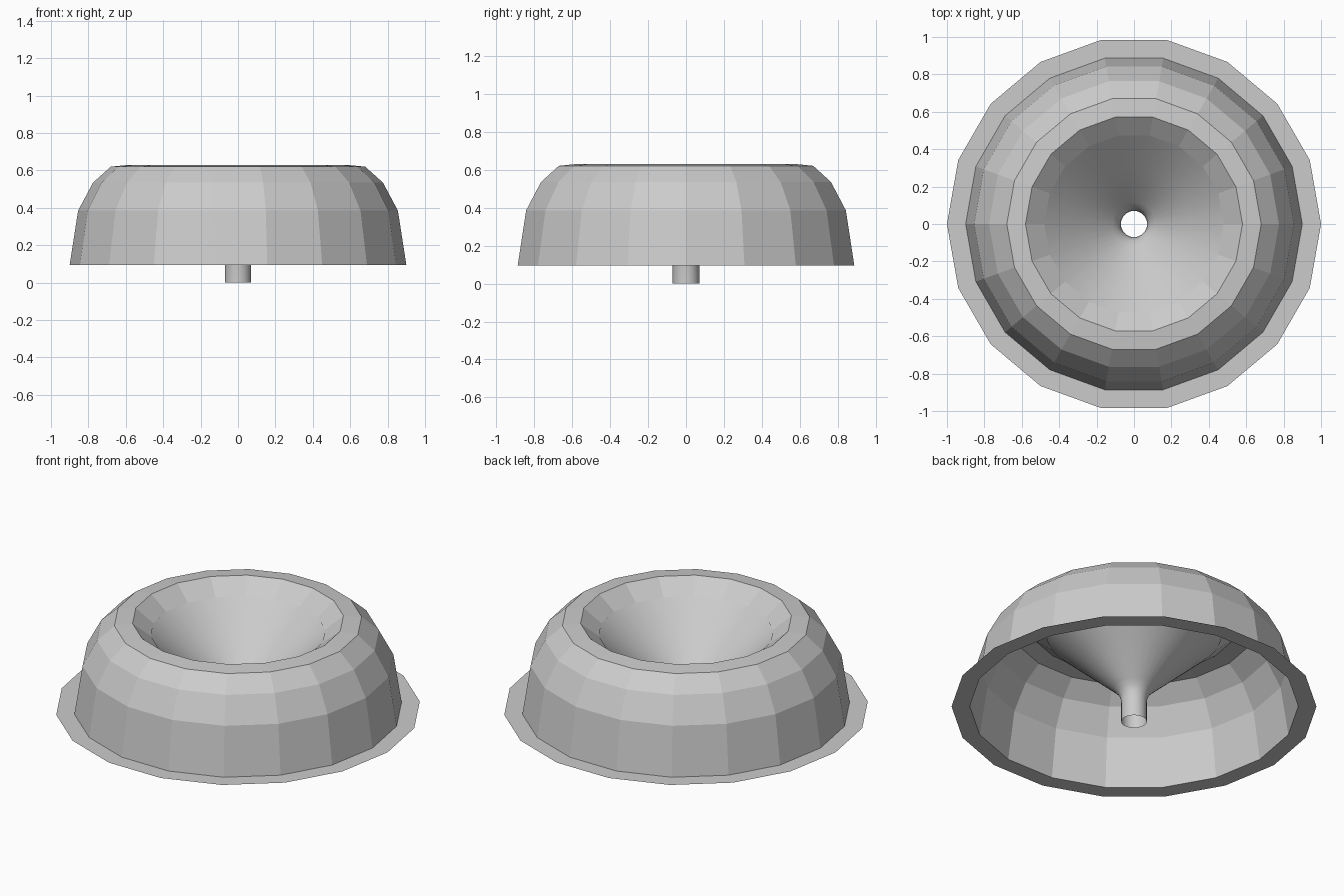
import bpy
import bmesh
from math import cos, sin, tau

if "Cube" in bpy.data.objects:
    bpy.data.objects.remove(bpy.data.objects["Cube"])


def lathe(name, profile, sides, smooth):
    """Spin an open (radius, height) profile around z into a thin surface."""
    bm = bmesh.new()
    rings = [[bm.verts.new((r * cos(tau * k / sides), r * sin(tau * k / sides), z))
              for k in range(sides)] for r, z in profile]
    for a, b in zip(rings, rings[1:]):
        for k in range(sides):
            n = (k + 1) % sides
            face = bm.faces.new((a[k], a[n], b[n], b[k]))
            face.smooth = smooth
    mesh = bpy.data.meshes.new(name)
    bm.to_mesh(mesh)
    bm.free()
    obj = bpy.data.objects.new(name, mesh)
    bpy.context.collection.objects.link(obj)
    return obj


# Faceted shell: flat flange, domed wall, top rim and inner bevel
lathe("outer_shell", [(1.0, 0.095), (0.9, 0.095), (0.855, 0.385), (0.775, 0.535),
                      (0.68, 0.62), (0.58, 0.63), (0.48, 0.55)], 18, False)

# Smooth funnel, flaring out of a narrow open spout
lathe("funnel_and_spout", [(0.48, 0.55), (0.30, 0.383), (0.115, 0.212), (0.09, 0.185),
                           (0.075, 0.155), (0.07, 0.12), (0.07, 0.0)], 36, True)
